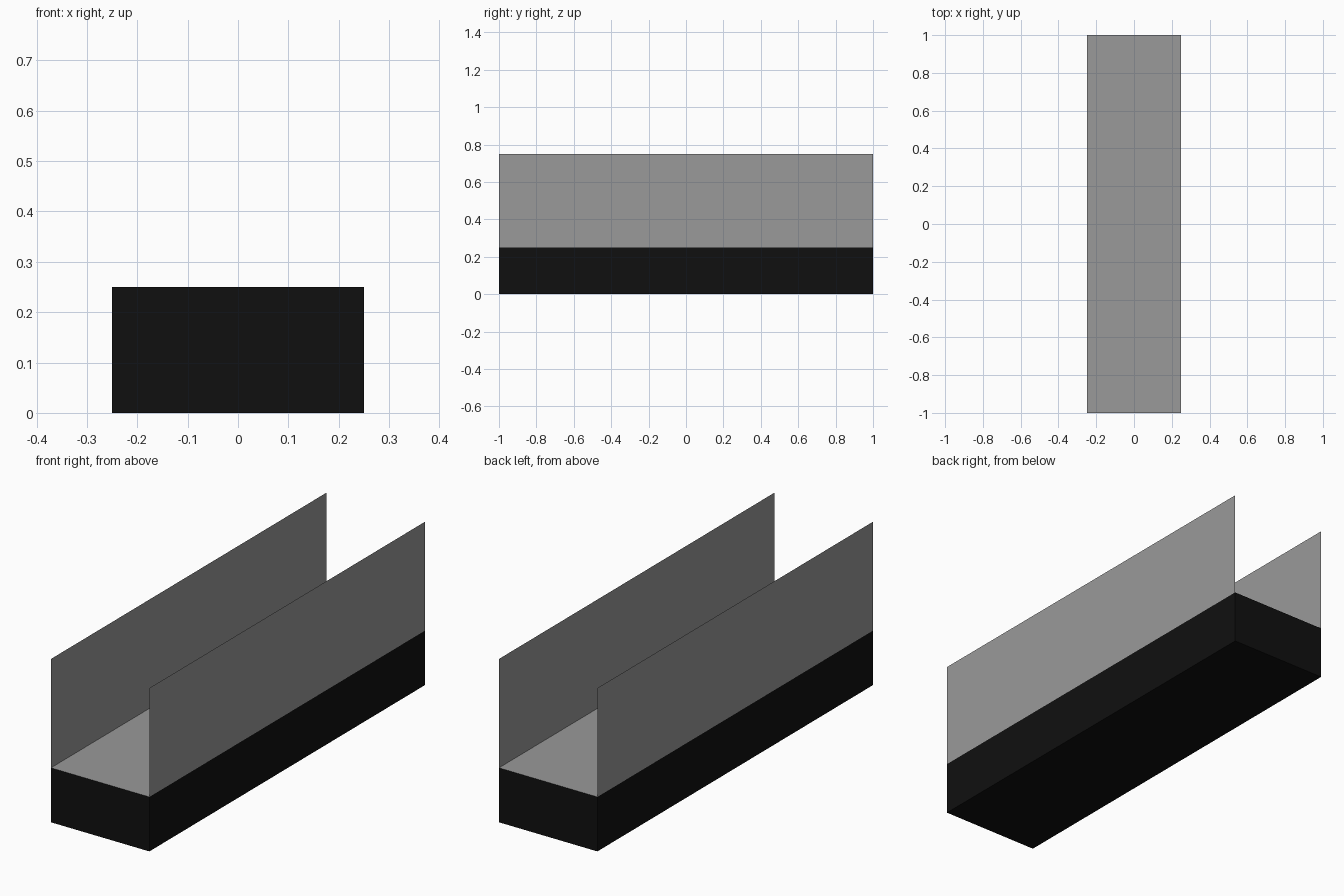
import bpy, bmesh

if "Cube" in bpy.data.objects:
    bpy.data.objects.remove(bpy.data.objects["Cube"])

W, L, BASE_H, TOP_H = 0.25, 1.0, 0.25, 0.75  # half width, half length, heights


def material(name, value):
    m = bpy.data.materials.new(name)
    m.diffuse_color = (value, value, value, 1)
    m.use_nodes = True
    m.node_tree.nodes["Principled BSDF"].inputs["Base Color"].default_value = m.diffuse_color
    return m


black = material("black", 0.005)
grey = material("grey", 0.32)


def make_object(name, bm, mats):
    mesh = bpy.data.meshes.new(name)
    bm.to_mesh(mesh)
    bm.free()
    for m in mats:
        mesh.materials.append(m)
    obj = bpy.data.objects.new(name, mesh)
    bpy.context.collection.objects.link(obj)
    return obj


# Base block: black with a grey upper face
bm = bmesh.new()
bmesh.ops.create_cube(bm, size=1)
bmesh.ops.scale(bm, vec=(2 * W, 2 * L, BASE_H), verts=bm.verts)
bmesh.ops.translate(bm, vec=(0, 0, BASE_H / 2), verts=bm.verts)
bm.normal_update()
for f in bm.faces:
    f.material_index = 1 if f.normal.z > 0.5 else 0
make_object("base_block", bm, [black, grey])

# Side walls: paper-thin grey sheets standing on the long edges
for name, side in (("left_wall", -1), ("right_wall", 1)):
    bm = bmesh.new()
    corners = [(-L, BASE_H), (L, BASE_H), (L, TOP_H), (-L, TOP_H)]
    bm.faces.new([bm.verts.new((side * W, y * side, z)) for y, z in corners])
    make_object(name, bm, [grey])
